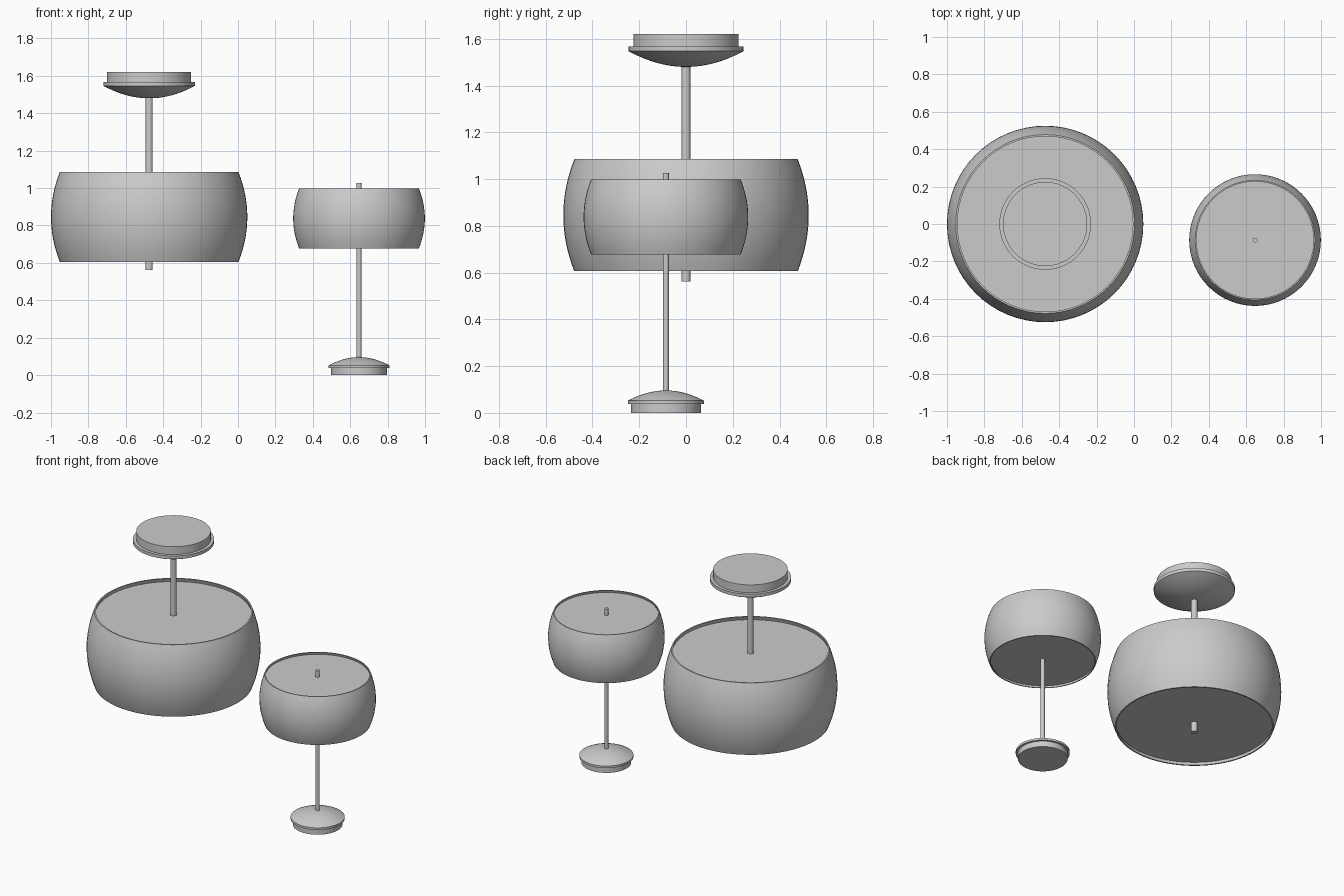
import bpy
import bmesh
import math

SEGMENTS = 64

default = bpy.data.objects.get("Cube")
if default:
    bpy.data.objects.remove(default, do_unlink=True)


def lathe(name, profile, centre, closed=False):
    """Spin a (radius, height) profile around the vertical axis at centre."""
    bm = bmesh.new()
    verts = [bm.verts.new((r, 0, z)) for r, z in profile]
    pairs = list(zip(verts, verts[1:]))
    if closed:
        pairs.append((verts[-1], verts[0]))
    edges = [bm.edges.new(p) for p in pairs]
    bmesh.ops.spin(bm, geom=verts + edges, cent=(0, 0, 0), axis=(0, 0, 1),
                   angle=math.tau, steps=SEGMENTS, use_duplicate=False)
    bmesh.ops.remove_doubles(bm, verts=bm.verts, dist=0.0001)
    bmesh.ops.recalc_face_normals(bm, faces=bm.faces)
    mesh = bpy.data.meshes.new(name)
    bm.to_mesh(mesh)
    bm.free()
    obj = bpy.data.objects.new(name, mesh)
    obj.location = (*centre, 0)
    bpy.context.collection.objects.link(obj)
    bpy.ops.object.select_all(action="DESELECT")
    obj.select_set(True)
    bpy.context.view_layer.objects.active = obj
    bpy.ops.object.shade_smooth_by_angle(angle=math.radians(30))
    return obj


def cylinder(name, radius, low, high, centre):
    return lathe(name, [(0, low), (radius, low), (radius, high), (0, high)], centre)


def drum_shade(name, centre, low, high, end_radius, mid_radius, wall, recess):
    """Bulging thin-walled drum with a recessed diffuser disc at each end."""
    steps = 16
    outer = []
    for i in range(steps + 1):
        t = 2 * i / steps - 1
        r = mid_radius - (mid_radius - end_radius) * t * t
        outer.append((r, low + (high - low) * i / steps))
    inner = [(r - wall, z) for r, z in reversed(outer)]
    lathe(name + "_shade", outer + inner, centre, closed=True)
    disc_radius = end_radius - wall / 2
    cylinder(name + "_lower_diffuser", disc_radius, low + recess, low + recess * 1.4, centre)
    cylinder(name + "_upper_diffuser", disc_radius, high - recess * 1.4, high - recess, centre)


def domed_plate(name, centre, flat_z, step_z, lip_z, tip_z, plate_radius, lip_radius):
    """Round plate with a projecting lip and a shallow dome."""
    steps = 10
    profile = [(0, flat_z), (plate_radius, flat_z), (plate_radius, step_z), (lip_radius, step_z)]
    for i in range(steps + 1):
        t = 1 - i / steps
        profile.append((lip_radius * t, tip_z + (lip_z - tip_z) * t * t))
    lathe(name, profile, centre)


# Hanging lamp
pendant = (-0.475, 0.0)
domed_plate("pendant_canopy", pendant, 1.62, 1.568, 1.547, 1.48, 0.225, 0.245)
cylinder("pendant_rod", 0.019, 0.563, 1.5, pendant)
drum_shade("pendant", pendant, 0.606, 1.085, 0.478, 0.525, 0.009, 0.022)

# Table lamp
table = (0.647, -0.086)
domed_plate("table_base", table, 0.0, 0.038, 0.052, 0.096, 0.15, 0.163)
cylinder("table_rod", 0.0125, 0.08, 1.026, table)
drum_shade("table", table, 0.677, 0.999, 0.32, 0.352, 0.007, 0.015)
